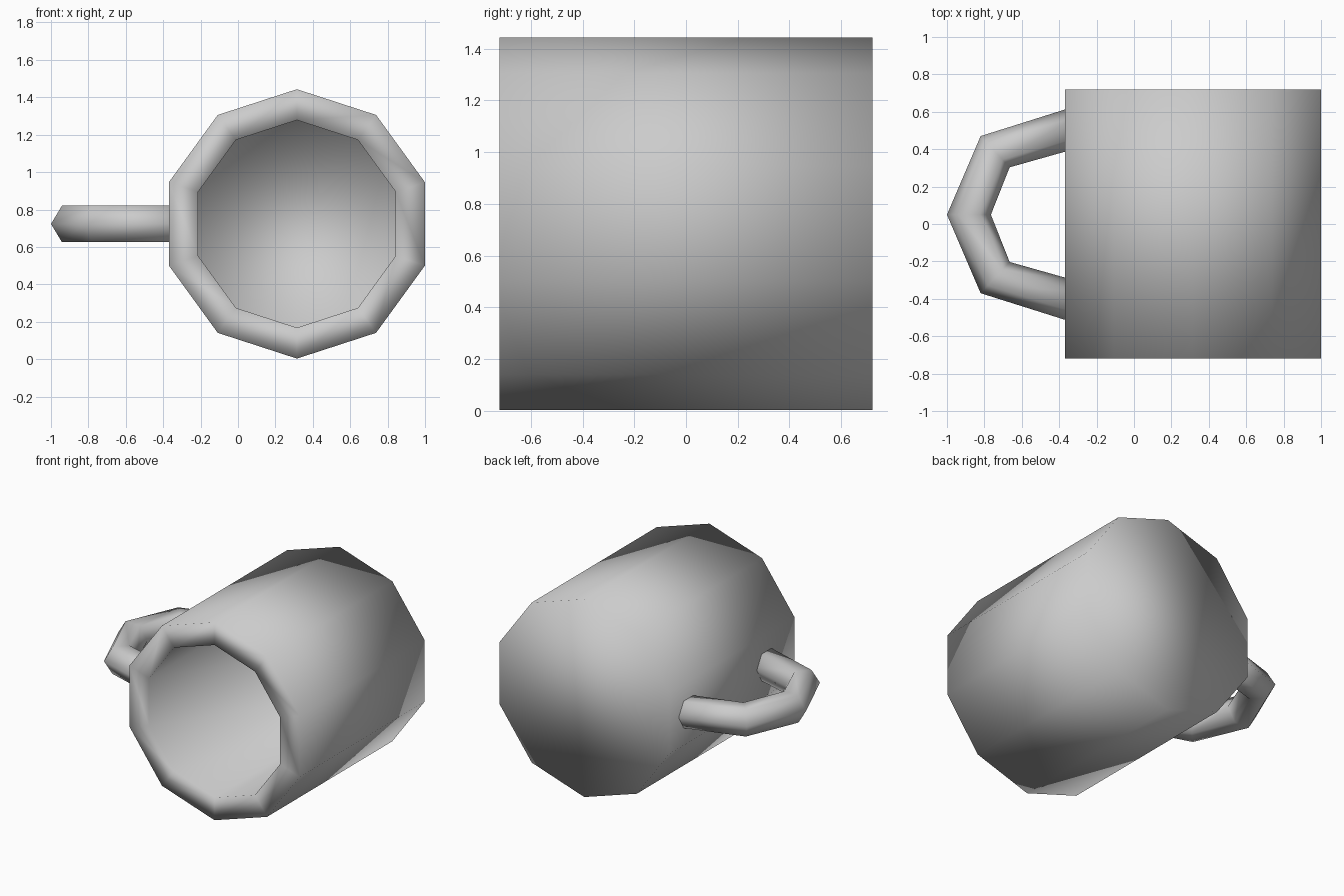
import bpy
import bmesh
from math import sin, cos, radians
from mathutils import Vector

if "Cube" in bpy.data.objects:
    bpy.data.objects.remove(bpy.data.objects["Cube"], do_unlink=True)

AXIS = Vector((0.315, 0, 0.723))   # centre line of the lying cup

clay = bpy.data.materials.new("plain grey")
clay.use_nodes = True
GREY = (0.6, 0.6, 0.6, 1)
clay.diffuse_color = GREY
clay.node_tree.nodes["Principled BSDF"].inputs["Base Color"].default_value = GREY


def skin(name, rings):
    """Join closed rings of points into one capped, smooth-shaded object."""
    bm = bmesh.new()
    loops = [[bm.verts.new(p) for p in ring] for ring in rings]
    count = len(loops[0])
    for a, b in zip(loops, loops[1:]):
        for i in range(count):
            j = (i + 1) % count
            bm.faces.new((a[i], a[j], b[j], b[i]))
    bm.faces.new(loops[0])
    bm.faces.new(loops[-1])
    bmesh.ops.recalc_face_normals(bm, faces=bm.faces)
    for face in bm.faces:
        face.smooth = True
    mesh = bpy.data.meshes.new(name)
    bm.to_mesh(mesh)
    bm.free()
    mesh.materials.append(clay)
    obj = bpy.data.objects.new(name, mesh)
    bpy.context.collection.objects.link(obj)
    return obj


def decagon(radius, y):
    angles = [radians(90 + 36 * k) for k in range(10)]
    return [AXIS + Vector((radius * cos(a), y, radius * sin(a))) for a in angles]


# Cup body: outer base, outer rim, inner rim, inner floor
profile = [(0.72, 0.72), (0.72, -0.72), (0.555, -0.72), (0.555, 0.56)]
skin("cup_body", [decagon(r, y) for r, y in profile])

# Handle: hexagonal tube, mirrored about its middle; outer and inner bend points
MID_Y = 0.05
half = [((-0.30, 0.584), (-0.30, 0.356)),
        ((-0.82, 0.42), (-0.665, 0.253))]
tip = [((-1.0, 0), (-0.765, 0))]
mirrored = [tuple((x, -y) for x, y in pair) for pair in reversed(half)]


def hexagon(outer, inner):
    outer, inner = (Vector((x, y + MID_Y, AXIS.z)) for x, y in (outer, inner))
    centre, arm = (outer + inner) / 2, (outer - inner) / 2
    angles = [radians(60 * k) for k in range(6)]
    return [centre + arm * cos(a) + Vector((0, 0, 0.113 * sin(a))) for a in angles]


skin("handle", [hexagon(o, i) for o, i in half + tip + mirrored])
